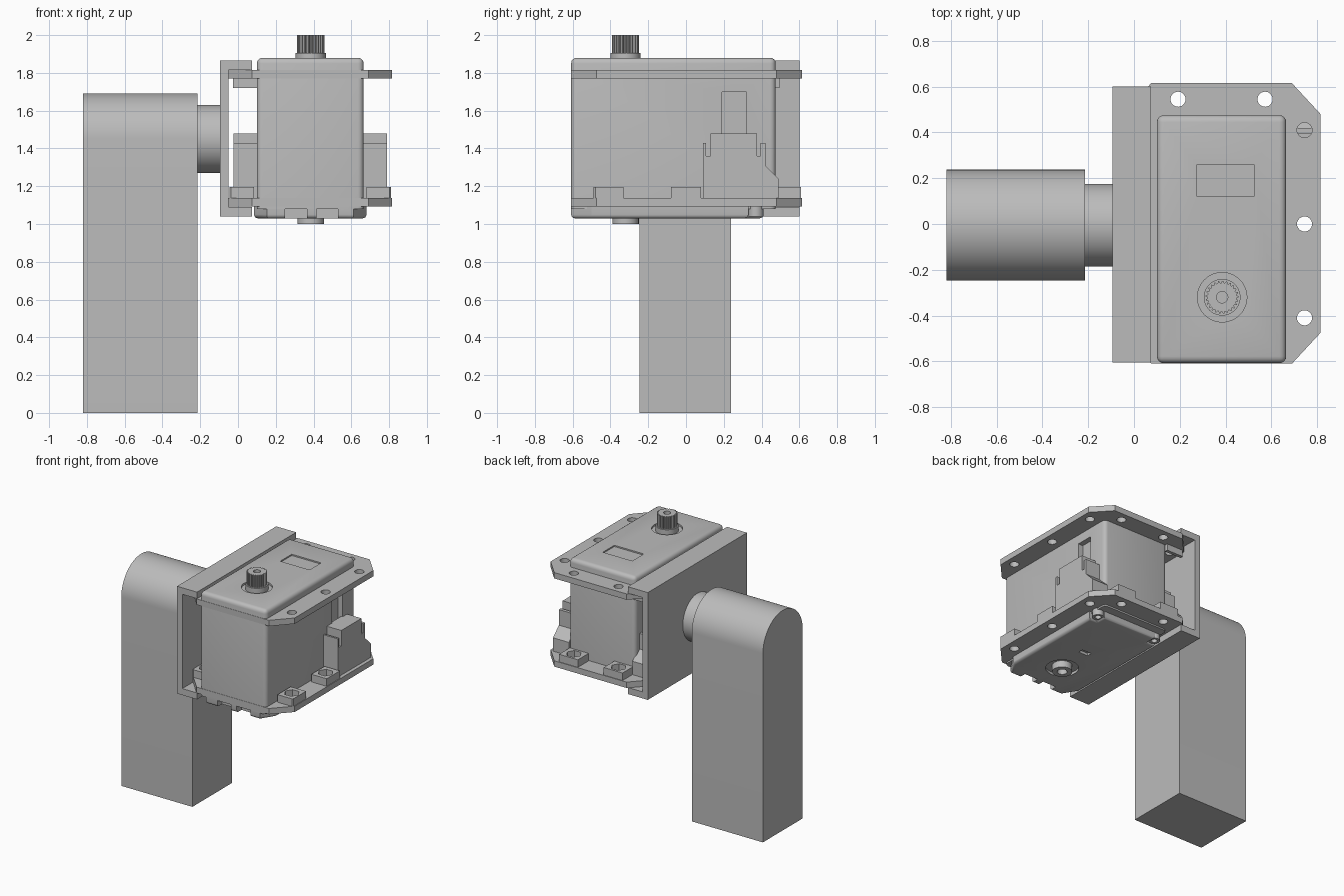
import bpy, bmesh, math
from mathutils import Matrix, Vector

cube = bpy.data.objects.get("Cube")
if cube:
    bpy.data.objects.remove(cube, do_unlink=True)

grey = bpy.data.materials.new("plain_grey")
grey.use_nodes = True
grey.diffuse_color = (0.5, 0.5, 0.5, 1)
grey.node_tree.nodes["Principled BSDF"].inputs["Base Color"].default_value = (0.5, 0.5, 0.5, 1)

CX = 0.3825            # middle of the motor housing
SHAFT = (0.385, -0.32)  # output axis
SIDES = (-1, 1)


def finish(name, bm):
    bmesh.ops.recalc_face_normals(bm, faces=bm.faces[:])
    mesh = bpy.data.meshes.new(name)
    bm.to_mesh(mesh)
    bm.free()
    mesh.materials.append(grey)
    ob = bpy.data.objects.new(name, mesh)
    bpy.context.collection.objects.link(ob)
    return ob


def prism(name, points, lo, hi, axis="z", bevel=0, pick=None):
    """Extrude a profile: (x, y) along z, (y, z) along x, (x, z) along y."""
    place = {"z": lambda a, b, c: (a, b, c),
             "x": lambda a, b, c: (c, a, b),
             "y": lambda a, b, c: (a, c, b)}[axis]
    bm = bmesh.new()
    face = bm.faces.new([bm.verts.new(place(a, b, lo)) for a, b in points])
    new = bmesh.ops.extrude_face_region(bm, geom=[face])["geom"]
    move = Vector(place(0, 0, hi - lo))
    bmesh.ops.translate(bm, vec=move, verts=[v for v in new if isinstance(v, bmesh.types.BMVert)])
    if bevel:
        bmesh.ops.recalc_face_normals(bm, faces=bm.faces[:])
        edges = [e for e in bm.edges if pick(e.verts[0].co, e.verts[1].co)]
        bmesh.ops.bevel(bm, geom=edges, offset=bevel, segments=4, profile=0.5, affect="EDGES")
    return finish(name, bm)


def box(name, x, y, z, **kw):
    pts = [(x[0], y[0]), (x[1], y[0]), (x[1], y[1]), (x[0], y[1])]
    return prism(name, pts, z[0], z[1], **kw)


def circle(cx, cy, r, n=32, phase=0):
    steps = [phase + math.tau * i / n for i in range(n)]
    return [(cx + r * math.cos(t), cy + r * math.sin(t)) for t in steps]


def cut(ob, cutters):
    for c in cutters:
        mod = ob.modifiers.new("cut", "BOOLEAN")
        mod.operation, mod.solver, mod.object = "DIFFERENCE", "EXACT", c
    bpy.context.view_layer.update()
    graph = bpy.context.evaluated_depsgraph_get()
    mesh = bpy.data.meshes.new_from_object(ob.evaluated_get(graph))
    ob.modifiers.clear()
    ob.data = mesh
    for c in cutters:
        bpy.data.objects.remove(c, do_unlink=True)
    return ob


def hole(x, y, r, lo, hi, n=32):
    return prism("cutter", circle(x, y, r, n), lo, hi)


# Support post with a round head, and its pivot
arc = [(-0.005 + 0.242 * math.cos(math.pi * i / 40), 1.45 + 0.242 * math.sin(math.pi * i / 40))
       for i in range(41)]
prism("support_post", [(-0.247, 0), (0.237, 0)] + arc, -0.82, -0.215, "x")
prism("pivot_shaft", circle(-0.005, 1.45, 0.18, 64), -0.216, -0.094, "x")

# Channel bracket
channel = [(-0.095, 1.04), (0.075, 1.04), (0.075, 1.09), (-0.05, 1.09),
           (-0.05, 1.815), (0.075, 1.815), (0.075, 1.865), (-0.095, 1.865)]
prism("channel_bracket", channel, -0.605, 0.6, "y")

# Motor housing with rounded corners and top rim
body = box("motor_housing", (0.1, 0.665), (-0.608, 0.475), (1.08, 1.88), bevel=0.03,
           pick=lambda a, b: min(a.z, b.z) > 1.8 or abs(a.z - b.z) > 0.1)
cutters = [box("cutter", (0.275, 0.525), (0.12, 0.26), (1.87, 1.95)),
           hole(*SHAFT, 0.108, 1.865, 1.95, 48)]
for s in SIDES:
    wall = CX + s * 0.2825
    cutters.append(box("cutter", (wall - 0.04, wall + 0.04), (0.19, 0.32), (1.45, 1.7)))
cut(body, cutters)

# Mounting flanges with clipped corners and screw holes
holes = [(CX + s * 0.3625, y) for s in SIDES for y in (-0.41, 0, 0.41)]
back_holes = [(CX + s * 0.19, 0.545) for s in SIDES]
outline = [(CX - 0.3075, -0.61), (CX + 0.3075, -0.61), (CX + 0.4325, -0.475), (CX + 0.4325, 0.48),
           (CX + 0.3075, 0.615), (CX - 0.3075, 0.615), (CX - 0.4325, 0.48), (CX - 0.4325, -0.475)]
for name, z in (("upper_flange", 1.77), ("lower_flange", 1.092)):
    plate = prism(name, outline, z, z + 0.045)
    cut(plate, [hole(x, y, 0.033, z - 0.05, z + 0.1, 24) for x, y in holes + back_holes])

# Open nut pockets on the lower flange
for i, (x, y) in enumerate([h for h in holes if h[1] < 0.3] + back_holes):
    dx, dy = (0.065, 0.08) if y < 0.3 else (0.08, 0.065)
    pocket = box(f"nut_pocket_{i}", (x - dx, x + dx), (y - dy, y + dy), (1.136, 1.195))
    cut(pocket, [hole(x, y, 0.055, 1.1, 1.25, 6)])
    if y < 0.3:  # trim to the flange outline
        s = 1 if x > CX else -1
        edge = CX + s * 0.4325
        cut(pocket, [box("cutter", sorted((edge, edge + s * 0.1)), (y - 0.2, y + 0.2), (1.1, 1.25))])
    if y < -0.3:
        tri = [(CX + s * 0.3075, -0.61), (CX + s * 0.4325, -0.475), (CX + s * 0.4325, -0.61)]
        cut(pocket, [prism("cutter", tri, 1.1, 1.25)])

# Side clips, slotted, with a sloping rear foot
clip = [(0.09, 1.136), (0.09, 1.43), (0.105, 1.43), (0.105, 1.36), (0.13, 1.36), (0.13, 1.48),
        (0.375, 1.48), (0.375, 1.36), (0.395, 1.36), (0.395, 1.43), (0.42, 1.43), (0.42, 1.31),
        (0.49, 1.24), (0.49, 1.136)]
for s, side in zip(SIDES, ("right", "left")):
    lo, hi = sorted((CX + s * 0.27, CX + s * 0.405))
    prism(f"{side}_clip", clip, lo, hi, "x")
    # Rear stiffening ribs under the upper flange
    lo, hi = sorted((CX + s * 0.27, CX + s * 0.41))
    if s < 0:
        box("upper_rib", (lo, hi), (0.47, 0.495), (1.72, 1.772))

# Bottom cover with notched rear corners, screw posts and a front notch
a, b = 0.2975, 0.23
cover_pts = [(CX + x, y) for x, y in
             ((-b, -0.608), (b, -0.608), (a, -0.5), (a, 0.33), (b, 0.33), (b, 0.41),
              (-b, 0.41), (-b, 0.33), (-a, 0.33), (-a, -0.5))]
cover = prism("bottom_cover", cover_pts, 1.03, 1.095, bevel=0.02,
              pick=lambda p, q: max(p.z, q.z) < 1.04)
cut(cover, [box("cutter", (0.25, 0.365), (-0.65, -0.55), (1.0, 1.09)),
            box("cutter", (0.415, 0.53), (-0.65, -0.55), (1.0, 1.09)),
            box("cutter", (0.36, 0.44), (-0.075, -0.035), (1.0, 1.05)),
            hole(*SHAFT, 0.115, 1.0, 1.05, 48)])
for s in SIDES:
    x = CX + s * 0.255
    post = prism(f"screw_post_{s}", circle(x, 0.37, 0.04), 1.04, 1.095)
    cut(post, [hole(x, 0.37, 0.022, 1.0, 1.07, 20)])
hub = prism("bottom_hub", circle(*SHAFT, 0.07, 48), 1.0, 1.06)
cut(hub, [hole(*SHAFT, 0.035, 0.9, 1.04)])

# Output collar and splined shaft
prism("output_collar", circle(*SHAFT, 0.08, 48), 1.86, 1.905)
teeth = 25
spline = []
for i in range(teeth * 4):
    r = 0.072 if i % 4 < 2 else 0.063
    t = math.tau * i / (teeth * 4)
    spline.append((SHAFT[0] + r * math.cos(t), SHAFT[1] + r * math.sin(t)))
shaft = prism("splined_shaft", spline, 1.9, 2.0)
cut(shaft, [hole(*SHAFT, 0.025, 1.93, 2.1, 24)])

# Smooth the curved surfaces only
bpy.ops.object.select_all(action="DESELECT")
for ob in bpy.context.scene.objects:
    if ob.type == "MESH":
        ob.select_set(True)
        bpy.context.view_layer.objects.active = ob
bpy.ops.object.shade_smooth_by_angle(angle=math.radians(30))
